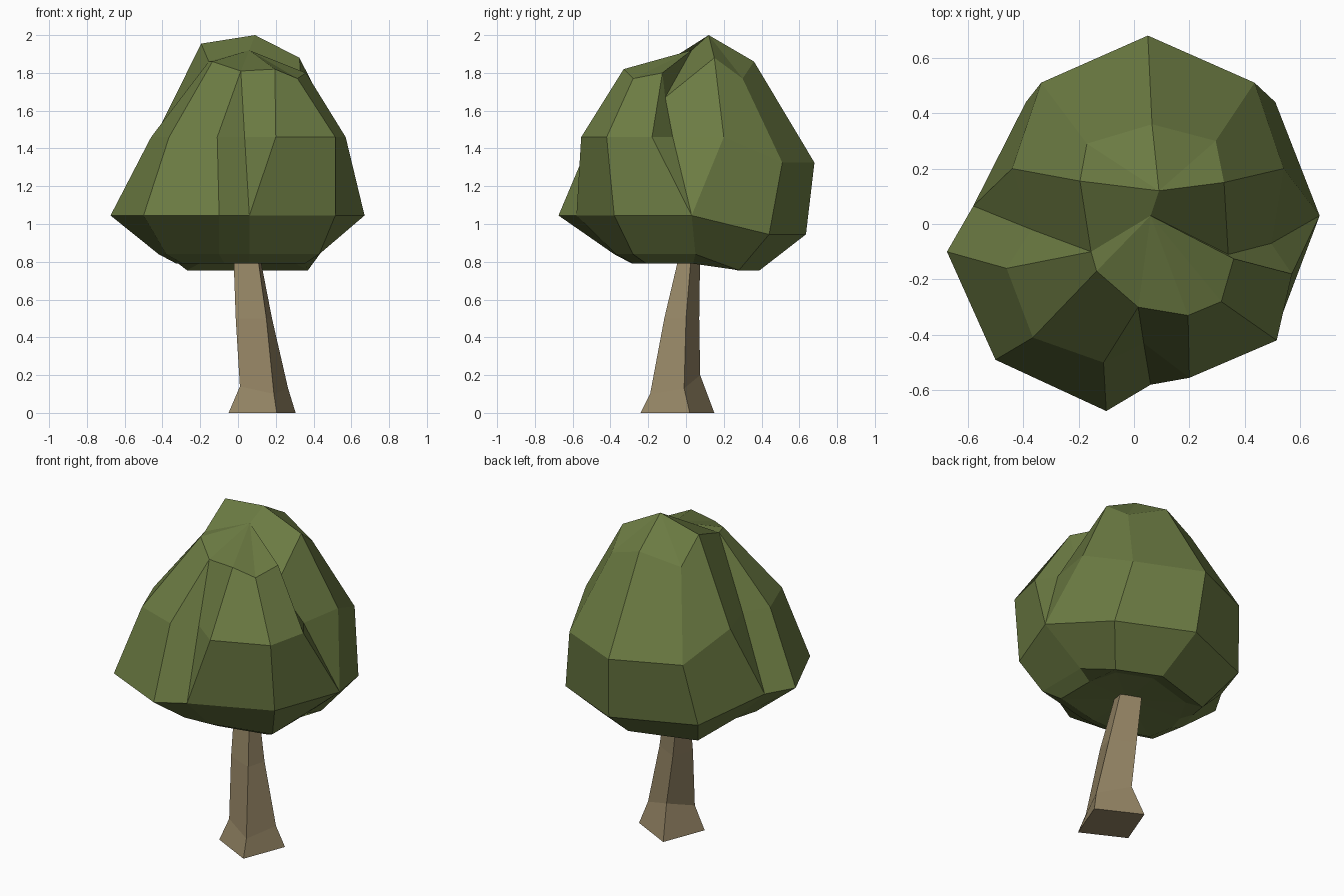
import bpy, bmesh

if "Cube" in bpy.data.objects:
    bpy.data.objects.remove(bpy.data.objects["Cube"])


def material(name, rgb):
    m = bpy.data.materials.new(name)
    m.diffuse_color = (*rgb, 1)
    m.use_nodes = True
    m.node_tree.nodes["Principled BSDF"].inputs["Base Color"].default_value = m.diffuse_color
    return m


def finish(bm, name, mat):
    """Weld shared points, make normals consistent and create a flat-shaded object."""
    bmesh.ops.remove_doubles(bm, verts=bm.verts, dist=0.002)
    bmesh.ops.recalc_face_normals(bm, faces=bm.faces)
    me = bpy.data.meshes.new(name)
    bm.to_mesh(me)
    bm.free()
    me.materials.append(mat)
    ob = bpy.data.objects.new(name, me)
    bpy.context.collection.objects.link(ob)
    return ob


def loft(bm, rings):
    """Skin a stack of closed rings; returns the vertex rings."""
    vs = [[bm.verts.new(p) for p in r] for r in rings]
    n = len(vs[0])
    for a, b in zip(vs, vs[1:]):
        for i in range(n):
            j = (i + 1) % n
            bm.faces.new((a[i], a[j], b[j], b[i]))
    return vs


leaf = material("leaf green", (0.150, 0.200, 0.056))
bark = material("bark brown", (0.300, 0.235, 0.130))

# Crown: 14 columns, clockwise from the back; columns 3, 7 and 11 are creases
crown_top = [(.065, .36, 1.86), (.295, .30, 1.77), (.325, .15, 1.88),
             (.34, -.11, 1.67), (.36, -.125, 1.80), (.315, -.28, 1.77),
             (.195, -.33, 1.82), (.015, -.30, 1.81), (.015, -.30, 1.81),
             (-.135, -.17, 1.86), (-.155, -.10, 1.86), (-.155, -.10, 1.86),
             (-.195, .155, 1.955), (-.17, .29, 1.80)]
middle = [(.05, .68), (.435, .51), (.54, .20), (.495, -.07), (.57, -.18),
          (.515, -.42), (.20, -.555), (.035, -.43), (-.11, -.50),
          (-.365, -.41), (-.46, -.16), (-.37, -.02), (-.44, .20), (-.335, .51)]
skirt = [(.08, .635), (.51, .44), (.67, .03), (.67, .03), (.67, .03),
         (.515, -.38), (.06, -.58), (.06, -.58), (-.10, -.675),
         (-.50, -.49), (-.675, -.10), (-.58, .065), (-.58, .065), (-.39, .44)]
under = [(.12, .39), (.37, .28), (.43, .05), (.43, .05), (.43, .05),
         (.43, -.28), (.06, -.37), (.06, -.37), (-.10, -.38),
         (-.38, -.29), (-.42, -.08), (-.38, .06), (-.38, .06), (-.27, .27)]


def at_height(ring, front_z, back_z, split):
    return [(x, y, back_z if y > split else front_z) for x, y in ring]


bm = bmesh.new()
rings = loft(bm, [
    crown_top,
    at_height(middle, 1.46, 1.325, 0.4),
    at_height(skirt, 1.045, 0.945, 0.4),
    at_height(under, 0.84, 0.755, 0.2),
    [(x * .8 + .01, y * .75, 0.79) for x, y in under],
])
top, bottom = rings[0], rings[-1]
peak = bm.verts.new((.09, .12, 2.0))
dip = bm.verts.new((.06, .03, 1.92))
base = bm.verts.new((.05, 0, .805))

# Crown caps: rear hump, front hump, step between them, underside
for i in (12, 13, 0, 1):
    bm.faces.new((top[i], top[(i + 1) % 14], peak))
for i in range(3, 11):
    bm.faces.new((top[i], top[i + 1], dip))
bm.faces.new((top[2], top[3], dip, peak))
bm.faces.new((top[11], top[12], peak, dip))
for i in range(14):
    bm.faces.new((bottom[i], bottom[(i + 1) % 14], base))
finish(bm, "leaf_crown", leaf)

# Trunk: leaning four-sided loft with a flared foot
bm = bmesh.new()
rings = loft(bm, [
    [(-.05, -.11, 0), (.205, -.24, 0), (.305, .02, 0), (.05, .15, 0)],
    [(.01, -.10, .14), (.19, -.19, .10), (.265, -.01, .13), (.08, .075, .20)],
    [(-.012, -.05, .5), (.15, -.115, .5), (.18, 0, .5), (.04, .07, .5)],
    [(-.025, .01, .86), (.10, -.03, .86), (.11, .03, .86), (0, .075, .86)],
])
bm.faces.new(rings[0])
bm.faces.new(rings[-1])
finish(bm, "trunk", bark)
